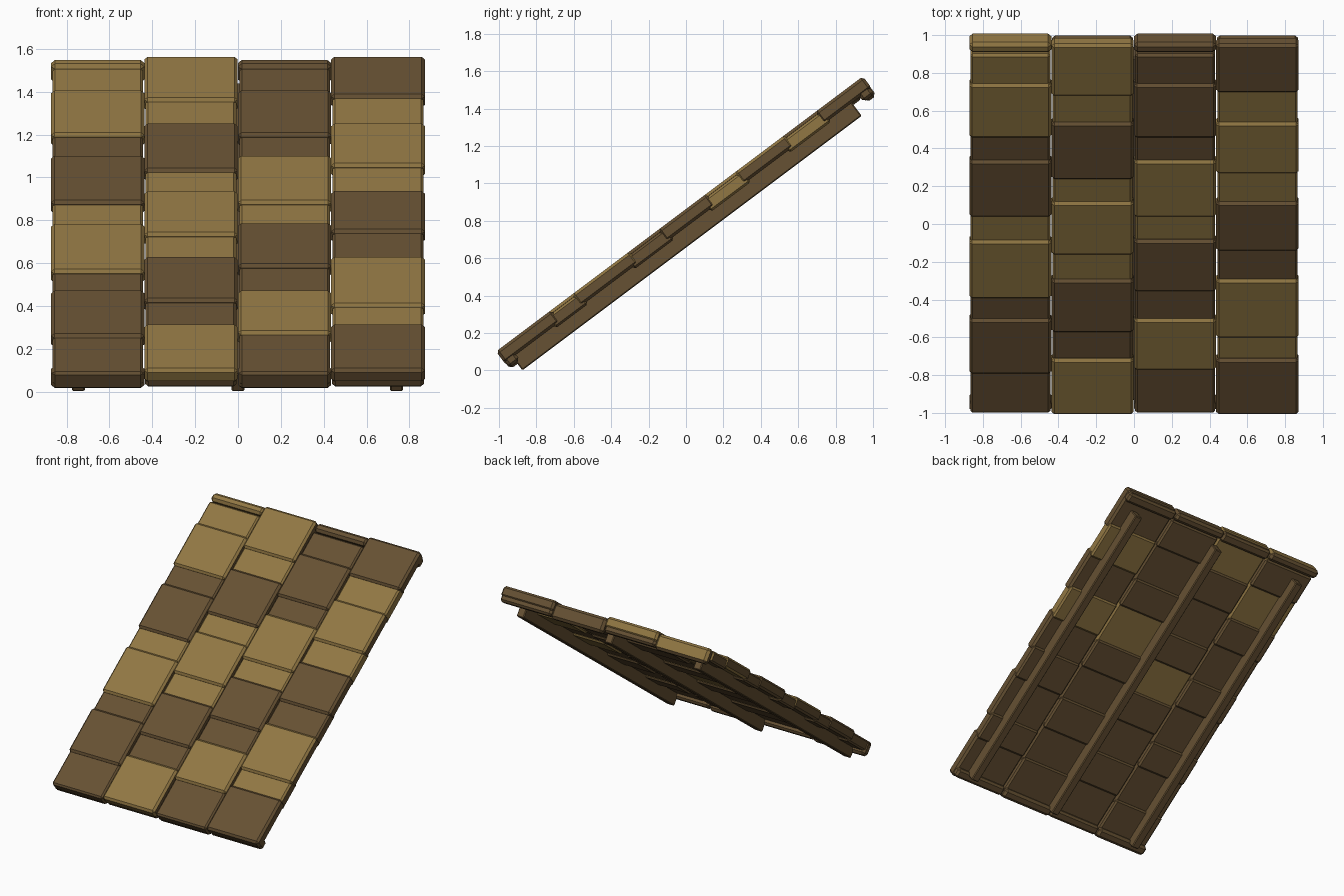
import bpy, bmesh, math

if "Cube" in bpy.data.objects:
    bpy.data.objects.remove(bpy.data.objects["Cube"])

SLOPE = math.atan(0.75)
RAISED, LOW = 0.69, 0.674          # top heights above the slope plane


def material(name, rgb):
    m = bpy.data.materials.new(name)
    m.diffuse_color = (*rgb, 1)
    m.use_nodes = True
    m.node_tree.nodes["Principled BSDF"].inputs["Base Color"].default_value = m.diffuse_color
    return m


DARK = material("dark wood", (0.133, 0.082, 0.033))
LIGHT = material("light wood", (0.283, 0.184, 0.056))


def slab(name, x, u, n, bevel, light=False, under=False, side=False):
    """Chamfered box: x across, u up the slope, n out of the slope."""
    bm = bmesh.new()
    bmesh.ops.create_cube(bm, size=1)
    for v in bm.verts:
        v.co = [r[0] + (c + 0.5) * (r[1] - r[0]) for c, r in zip(v.co, (x, u, n))]
    if bevel:
        bmesh.ops.bevel(bm, geom=bm.edges[:], offset=bevel, segments=1,
                        affect='EDGES', profile=0.5)
    bm.normal_update()
    # weathered sides and undersides stay dark on most light tiles
    for f in bm.faces:
        is_side = abs(f.normal.x) > 0.9
        is_under = f.normal.z < -0.4
        lit = light and (side if is_side else under if is_under else True)
        f.material_index = int(lit)
    me = bpy.data.meshes.new(name)
    bm.to_mesh(me)
    bm.free()
    me.materials.append(DARK)
    me.materials.append(LIGHT)
    ob = bpy.data.objects.new(name, me)
    ob.rotation_euler.x = SLOPE
    bpy.context.collection.objects.link(ob)
    return ob


def up_slope(y, n):
    return (y + 0.6 * n) / 0.8


# Each column from ridge to eave: edge positions in y, then one letter per tile
# (L/l light, D/d dark; lower case marks a light tile with a light underside or side)
COLUMNS = [
    (-0.872, -0.437, False, (0.885, 0.735, 0.45, 0.33, 0.03, -0.095, -0.40, -0.51, -0.80, -0.985),
     "LlDDLLDDD"),
    (-0.437, -0.002, True, (0.99, 0.67, 0.53, 0.23, 0.11, -0.17, -0.30, -0.58, -0.72, -0.985),
     "lLDLlLDDL"),
    (0.000, 0.435, False, (0.885, 0.735, 0.45, 0.33, 0.03, -0.09, -0.365, -0.51, -0.78, -0.985),
     "DDDlLDDLD"),
    (0.435, 0.872, True, (0.99, 0.69, 0.53, 0.26, 0.11, -0.15, -0.30, -0.61, -0.72, -0.985),
     "DlLlDDLLD"),
]
U0, U1 = -0.752, 1.70

for c, (x0, x1, raised_first, ys, colours) in enumerate(COLUMNS, 1):
    for i, col in enumerate(colours):
        raised = (i % 2 == 0) == raised_first
        light = col in "Ll"
        top = RAISED if raised else LOW
        hi, lo = up_slope(ys[i], RAISED), up_slope(ys[i + 1], RAISED)
        if i == len(colours) - 1:
            lo = U0
        if i == 0 and raised:
            hi = U1
        if raised:
            slab(f"raised_tile_{c}_{i}", (x0, x1), (lo, hi), (0.612, top), 0.015,
                 light, under=col == "l")
        else:
            # low tiles tuck under their raised neighbours
            a = lo if i == len(colours) - 1 else lo - 0.04
            b = hi if i == 0 else hi + 0.04
            slab(f"low_tile_{c}_{i}", (x0 + 0.006, x1 - 0.006), (a, b), (0.598, top), 0.012,
                 light, under=col == "l", side=col == "l")
    # ridge cap and eave lip
    first, last = colours[0] in "Ll", colours[-1] in "Ll"
    if raised_first:
        slab(f"ridge_lip_{c}", (x0 + 0.004, x1 - 0.004), (1.62, 1.692), (0.578, 0.65), 0.015)
        slab(f"eave_lip_{c}", (x0 + 0.004, x1 - 0.004), (-0.745, -0.676), (0.578, 0.65), 0.015)
    else:
        slab(f"ridge_cap_{c}", (x0, x1), (1.632, 1.697), (0.565, 0.676), 0.018, first)
        slab(f"eave_lip_{c}", (x0, x1), (-0.748, -0.676), (0.568, 0.672), 0.018, last)

# Rafters underneath
for k, x in enumerate((-0.745, 0.0, 0.74), 1):
    slab(f"rafter_{k}", (x - 0.03, x + 0.03), (-0.70, 1.568), (0.525, 0.625), 0.006)
